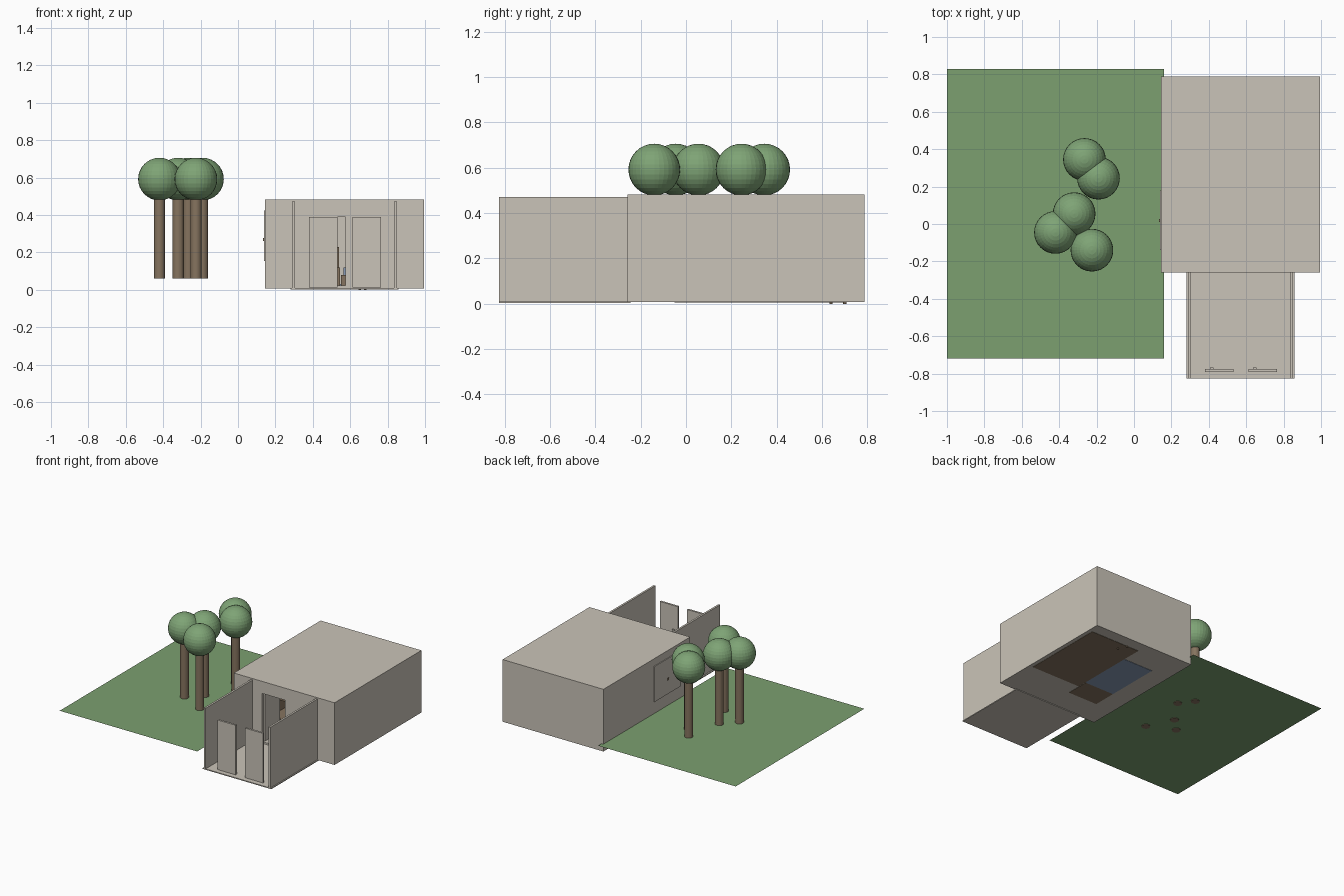
import bpy

cube = bpy.data.objects.get("Cube")
if cube:
    bpy.data.objects.remove(cube, do_unlink=True)


def material(name, rgb):
    m = bpy.data.materials.new(name)
    m.use_nodes = True
    m.diffuse_color = (*rgb, 1)
    m.node_tree.nodes["Principled BSDF"].inputs["Base Color"].default_value = (*rgb, 1)
    return m


plaster = material("warm plaster", (0.59, 0.55, 0.48))
grass = material("grass green", (0.20, 0.35, 0.16))
leaf = material("leaf green", (0.21, 0.37, 0.18))
wood = material("brown wood", (0.24, 0.175, 0.115))
fabric = material("blue fabric", (0.25, 0.33, 0.47))


def finish(name, mat):
    ob = bpy.context.object
    ob.name = name
    ob.data.materials.append(mat)
    return ob


def box(name, mat, x, y, z):
    """Box between the given (low, high) limits."""
    mid = [sum(r) / 2 for r in (x, y, z)]
    bpy.ops.mesh.primitive_cube_add(size=1, location=mid)
    ob = finish(name, mat)
    size = [r[1] - r[0] for r in (x, y, z)]
    for v in ob.data.vertices:
        v.co = [c * s for c, s in zip(v.co, size)]
    return ob


def cylinder(name, mat, x, y, z, radius, sides=32):
    bpy.ops.mesh.primitive_cylinder_add(vertices=sides, radius=radius, depth=z[1] - z[0],
                                        location=(x, y, sum(z) / 2))
    return finish(name, mat)


# Lawn: a single flat sheet
bpy.ops.mesh.primitive_plane_add(size=1, location=(-0.42, 0.055, 0.064))
lawn = finish("lawn", grass)
for v in lawn.data.vertices:
    v.co.x *= 1.16
    v.co.y *= 1.55

# Trees
for x, y in [(-0.265, 0.345), (-0.19, 0.245), (-0.32, 0.055), (-0.42, -0.045), (-0.225, -0.14)]:
    cylinder("tree_trunk", wood, x, y, (0.06, 0.52), 0.03)
    bpy.ops.mesh.primitive_uv_sphere_add(segments=32, ring_count=16, radius=0.114,
                                         location=(x, y, 0.592))
    finish("tree_crown", leaf)

# House shell
X, Y, Z = (0.145, 0.995), (-0.258, 0.788), (0.008, 0.482)
T = 0.015
inner_z = (Z[0] + T, Z[1] - T)
inner_y = (Y[0] + T, Y[1] - T)
box("house_floor", plaster, X, Y, (Z[0], inner_z[0]))
box("house_roof", plaster, X, Y, (inner_z[1], Z[1]))
box("right_wall", plaster, (X[0], X[0] + T), inner_y, inner_z)
box("left_wall", plaster, (X[1] - T, X[1]), inner_y, inner_z)
box("back_wall", plaster, X, (inner_y[1], Y[1]), inner_z)

# Front wall around the doorway
front = (Y[0], inner_y[0])
DOOR, TOP = (0.385, 0.765), 0.39
box("front_wall_right", plaster, (X[0], DOOR[0]), front, inner_z)
box("front_wall_left", plaster, (DOOR[1], X[1]), front, inner_z)
box("front_wall_lintel", plaster, DOOR, front, (TOP, inner_z[1]))

# Inner doors: one leaf closed, one swung open
box("inner_door_closed", plaster, (0.575, DOOR[1]), (-0.255, -0.245), (0.023, TOP))
box("inner_door_open", plaster, (DOOR[0], DOOR[0] + 0.012), (-0.243, -0.06), (0.023, TOP))

# Porch: floor, two side walls, open front and top
box("porch_floor", plaster, (0.28, 0.858), (-0.825, -0.245), (0.003, 0.01))
for x in (0.29, 0.835):
    box("porch_wall", plaster, (x, x + T), (-0.825, Y[0]), (0.01, 0.472))

# Porch doors with handles
for x in (0.38, 0.611):
    box("porch_door", plaster, (x, x + 0.153), (-0.79, -0.775), (0.012, TOP))
    box("door_handle", plaster, (x + 0.026, x + 0.044), (-0.775, -0.767), (0.17, 0.21))

# Side window shutter with knob
box("side_shutter", plaster, (0.139, 0.147), (-0.14, 0.18), (0.155, 0.425))
box("shutter_knob", wood, (0.134, 0.14), (0.012, 0.026), (0.262, 0.278))

# Bed
box("bed_base", wood, (0.55, 0.965), (0.06, 0.70), (0.006, 0.08))
box("bed_mattress", fabric, (0.565, 0.95), (0.075, 0.685), (0.08, 0.12))
for x, y in [(0.68, 0.64), (0.65, 0.70)]:
    cylinder("bed_foot", wood, x, y, (0, 0.02), 0.007, 12)

# Rug and desk with a raised open shelf
box("rug", fabric, (0.30, 0.55), (0.13, 0.55), (0.006, 0.03))
box("desk_base", wood, (0.30, 0.545), (-0.05, 0.13), (0.006, 0.12))
for x in (0.30, 0.525):
    box("shelf_post", wood, (x, x + 0.015), (0.03, 0.13), (0.12, 0.23))
box("shelf_top", wood, (0.30, 0.54), (0.03, 0.13), (0.215, 0.23))
